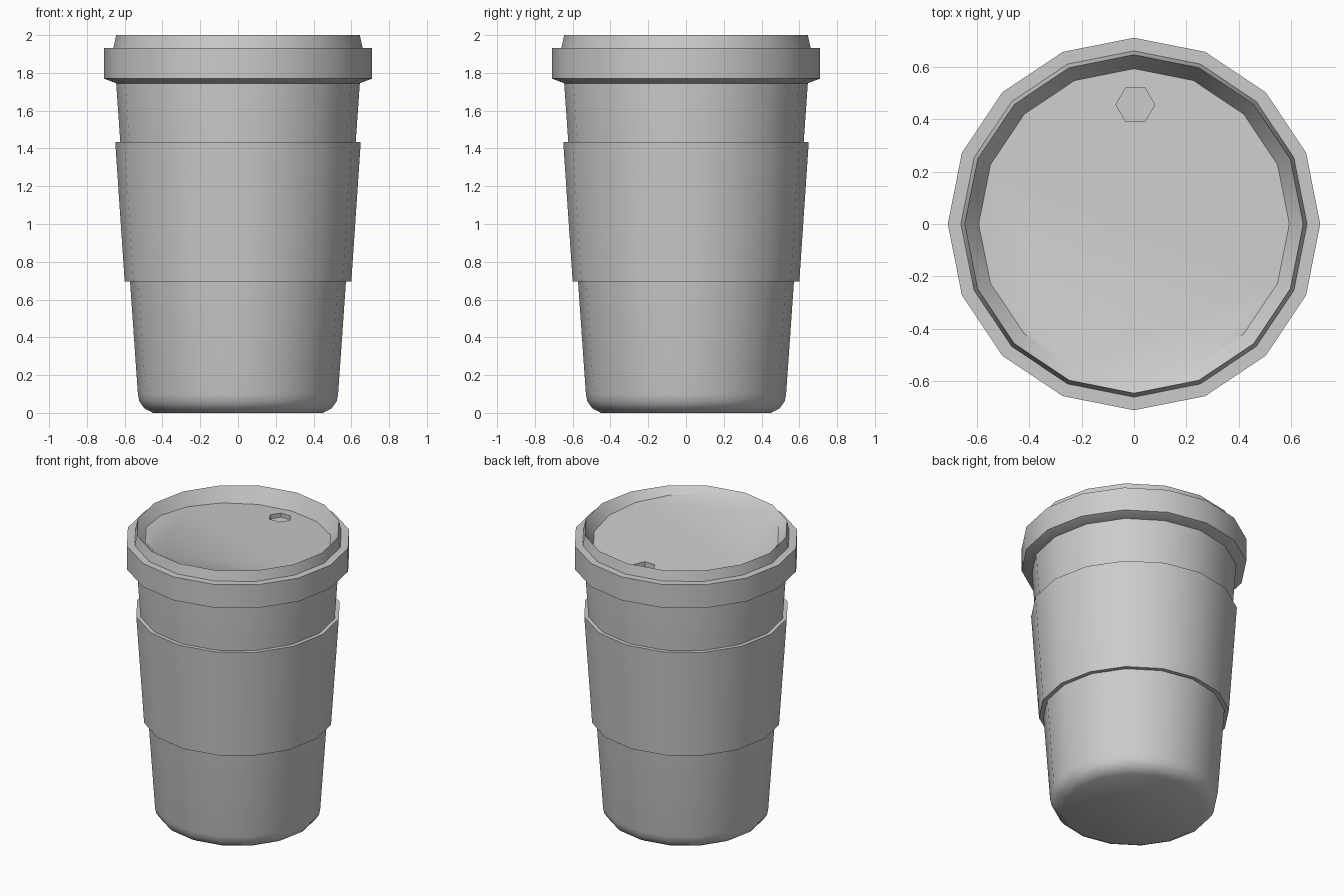
import bpy, bmesh, math

if "Cube" in bpy.data.objects:
    bpy.data.objects.remove(bpy.data.objects["Cube"])

SIDES = 16


def lathe(name, profile, sides=SIDES, center=(0, 0), closed=False, top_slope=0.0):
    """Spin (radius, z) points round z; cap both ends, or join them when closed."""
    bm = bmesh.new()
    rings = []
    for r, z in profile:
        ring = []
        for i in range(sides):
            a = 2 * math.pi * i / sides
            ring.append(bm.verts.new((center[0] + r * math.cos(a),
                                      center[1] + r * math.sin(a), z)))
        rings.append(ring)
    pairs = list(zip(rings, rings[1:]))
    if closed:
        pairs.append((rings[-1], rings[0]))
    else:
        bm.faces.new(rings[0][::-1])
        bm.faces.new(rings[-1])
    for low, high in pairs:
        for i in range(sides):
            j = (i + 1) % sides
            bm.faces.new((low[i], low[j], high[j], high[i]))
    # tilt the last ring along y
    for v in rings[-1]:
        v.co.z += top_slope * v.co.y
    bmesh.ops.recalc_face_normals(bm, faces=bm.faces[:])
    mesh = bpy.data.meshes.new(name)
    bm.to_mesh(mesh)
    bm.free()
    obj = bpy.data.objects.new(name, mesh)
    bpy.context.collection.objects.link(obj)
    return obj


def activate(obj):
    bpy.ops.object.select_all(action='DESELECT')
    obj.select_set(True)
    bpy.context.view_layer.objects.active = obj


# tapered cup body with a rounded base
cup = lathe("cup", [(0.45, 0), (0.497, 0.025), (0.522, 0.06), (0.53, 0.1),
                    (0.645, 1.745), (0.645, 1.8)])

# heat sleeve wrapped round the middle
sleeve = lathe("sleeve", [(0.565, 0.695), (0.6, 0.695), (0.65, 1.435), (0.62, 1.435)],
               closed=True)

# lid: bevelled skirt, thin raised lip, floor sloping down to the sip hole
lid = lathe("lid", [(0.645, 1.745), (0.71, 1.77), (0.71, 1.932), (0.66, 1.932),
                    (0.645, 2.0), (0.592, 1.93)], top_slope=-0.065)

# shallow six-sided sip hole
cutter = lathe("sip_hole_cutter", [(0.074, 1.87), (0.074, 2.1)], sides=6,
               center=(0.005, 0.455))
cutter.hide_render = True
cut = lid.modifiers.new("sip_hole", 'BOOLEAN')
cut.operation = 'DIFFERENCE'
cut.solver = 'EXACT'
cut.object = cutter
activate(lid)
bpy.ops.object.modifier_apply(modifier=cut.name)
bpy.data.objects.remove(cutter)

# smooth sides, crisp rims
for obj in (cup, sleeve, lid):
    activate(obj)
    bpy.ops.object.shade_smooth_by_angle(angle=math.radians(30))
